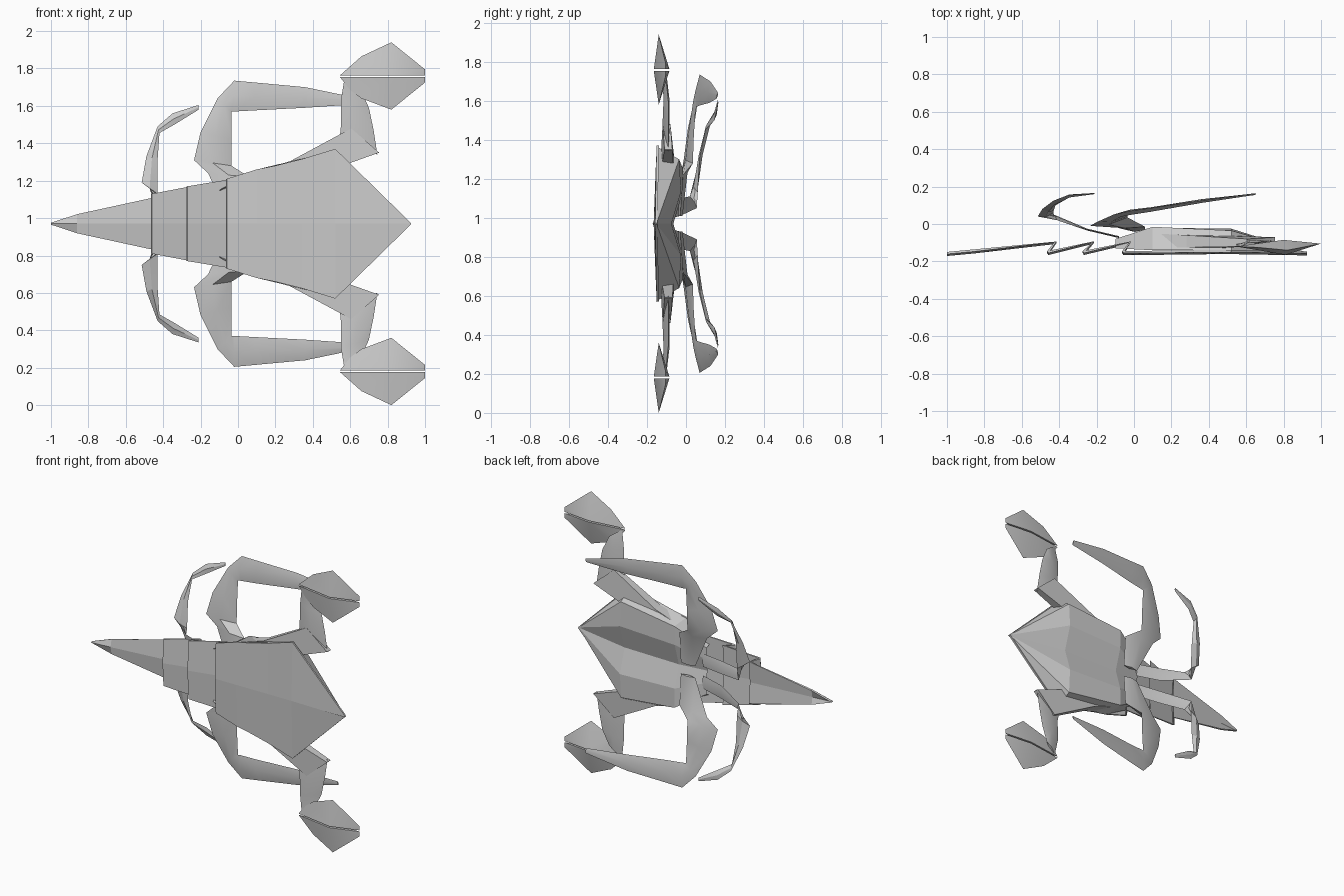
import bpy, bmesh

if "Cube" in bpy.data.objects:
    bpy.data.objects.remove(bpy.data.objects["Cube"])

MID = 0.97  # height of the symmetry plane

grey = bpy.data.materials.new("shell grey")
grey.diffuse_color = (0.6, 0.6, 0.6, 1)
grey.use_nodes = True
grey.node_tree.nodes["Principled BSDF"].inputs["Base Color"].default_value = grey.diffuse_color


def make(name, verts, faces, thick=0, smooth=True):
    """Half of a part, mirrored across the middle plane. Points are (x, y, height from middle)."""
    me = bpy.data.meshes.new(name)
    me.from_pydata(verts, [], faces)
    bm = bmesh.new()
    bm.from_mesh(me)
    bmesh.ops.remove_doubles(bm, verts=bm.verts, dist=0.0005)
    bmesh.ops.recalc_face_normals(bm, faces=bm.faces)
    bm.to_mesh(me)
    bm.free()
    me.materials.append(grey)
    ob = bpy.data.objects.new(name, me)
    bpy.context.collection.objects.link(ob)
    ob.location.z = MID
    bpy.ops.object.select_all(action='DESELECT')
    ob.select_set(True)
    bpy.context.view_layer.objects.active = ob
    if smooth:
        bpy.ops.object.shade_smooth_by_angle(angle=0.5)
    m = ob.modifiers.new("mirror", 'MIRROR')
    m.use_axis = (False, False, True)
    m.merge_threshold = 0.0005
    if thick:
        s = ob.modifiers.new("thickness", 'SOLIDIFY')
        s.thickness = thick
        s.offset = 0
    return ob


def loft(name, rows, closed=False, thick=0, smooth=True):
    """Skin between rows of points; closed rows also get end caps."""
    n = len(rows[0])
    verts = [p for r in rows for p in r]
    faces = []
    for i in range(len(rows) - 1):
        for j in range(n if closed else n - 1):
            k = (j + 1) % n
            faces.append((i * n + j, i * n + k, (i + 1) * n + k, (i + 1) * n + j))
    if closed:
        faces += [tuple(range(n)), tuple(range(len(verts) - n, len(verts)))]
    return make(name, verts, faces, thick, smooth)


def plate(name, stations):
    """Ridged thin plate: stations are (x, y, half width)."""
    loft(name, [[(x, y - 0.005, 0), (x, y + 0.005, w)] for x, y, w in stations],
         thick=0.012, smooth=False)


def limb(name, stations):
    """Flattened limb: outer edge, inner edge, half thickness."""
    rows = []
    for o, i, t in stations:
        c = [(a + b) / 2 for a, b in zip(o, i)]
        rows.append([o, (c[0], c[1] + t, c[2]), i, (c[0], c[1] - t, c[2])])
    loft(name, rows, closed=True)


# Overlapping back plates, each sinking under the next
plate("tail_spike", [(-1, -.16, .003), (-.86, -.147, .05), (-.42, -.1, .145), (-.46, -.155, .16)])
plate("rear_segment", [(-.46, -.155, .16), (-.22, -.1, .205), (-.27, -.155, .2)])
plate("middle_segment", [(-.27, -.155, .2), (-.02, -.1, .24), (-.06, -.155, .24)])
plate("carapace", [(-.06, -.155, .24), (.1, -.154, .29), (.2, -.153, .31), (.34, -.151, .345),
                   (.52, -.15, .4), (.925, -.157, .003)])

# Belly with two lobes and a central groove
loft("belly", [
    [(-.1, -.09, 0), (-.1, -.08, .08), (-.1, -.08, .16), (-.1, -.13, .18)],
    [(.1, -.065, 0), (.1, -.02, .15), (.1, -.015, .28), (.1, -.14, .29)],
    [(.52, -.075, 0), (.52, -.025, .165), (.52, -.035, .33), (.52, -.14, .39)],
    [(.915, -.15, 0), (.915, -.149, .004), (.915, -.149, .007), (.915, -.15, .009)]], smooth=False)

# Long front legs
limb("long_leg", [
    ((-.05, -.03, .04), (.06, -.03, .04), .012),
    ((-.16, .0, .27), (.06, -.015, .25), .015),
    ((-.235, -.01, .34), (-.035, .035, .31), .015),
    ((-.2, .01, .49), (-.035, .04, .45), .012),
    ((-.11, .05, .67), (-.035, .05, .6), .012),
    ((-.02, .07, .765), (-.02, .055, .6), .014),
    ((.09, .085, .755), (.09, .07, .606), .012),
    ((.36, .125, .73), (.36, .12, .62), .01),
    ((.65, .165, .67), (.65, .155, .64), .004)])

# Short rear legs
limb("short_leg", [
    ((-.08, -.07, .12), (-.08, -.07, .03), .005),
    ((-.25, -.03, .13), (-.25, -.03, .04), .005),
    ((-.41, .02, .14), (-.44, .055, .08), .008),
    ((-.515, .04, .22), (-.43, .06, .16), .012),
    ((-.49, .08, .36), (-.43, .07, .34), .01),
    ((-.43, .125, .52), (-.42, .1, .485), .01),
    ((-.35, .155, .59), (-.34, .145, .53), .008),
    ((-.21, .163, .635), (-.21, .163, .61), .003)])

# Blocky shoulder: an outer and an inner edge, each with front and back corners
loft("shoulder", [
    [(.1, -.13, .28), (.1, -.05, .28), (.1, -.05, .2), (.1, -.13, .2)],
    [(.28, -.125, .335), (.28, -.06, .335), (.36, -.06, .24), (.36, -.135, .24)],
    [(.605, -.12, .51), (.605, -.08, .51), (.755, -.07, .38), (.755, -.11, .38)],
    [(.605, -.115, .508), (.605, -.085, .508), (.755, -.075, .378), (.755, -.105, .378)]],
    closed=True, smooth=False)

# Forearm carrying each claw
limb("forearm", [
    ((.54, -.1, .42), (.745, -.09, .37), .01),
    ((.55, -.115, .52), (.725, -.09, .5), .018),
    ((.55, -.11, .66), (.7, -.09, .62), .015),
    ((.57, -.12, .78), (.655, -.1, .72), .012)])


# Claw halves: a rim fanned to a front and a back ridge point
def pincer(name, rim, base):
    verts = rim + [(.81, -.165, base), (.8, -.085, base)]
    n = len(rim)
    faces = [(i, i + 1, n) for i in range(n - 1)]
    faces += [(i + 1, i, n + 1) for i in range(n - 1)]
    faces += [(0, n, n - 1, n + 1)]
    make(name, verts, faces)


pincer("claw_outer", [(.545, -.12, .793), (.66, -.125, .895), (.82, -.14, .97),
                      (1, -.105, .825), (1, -.105, .793)], .793)
pincer("claw_inner", [(.545, -.12, .784), (.6, -.12, .715), (.66, -.125, .67), (.82, -.14, .61),
                      (1, -.105, .755), (1, -.105, .784)], .784)
